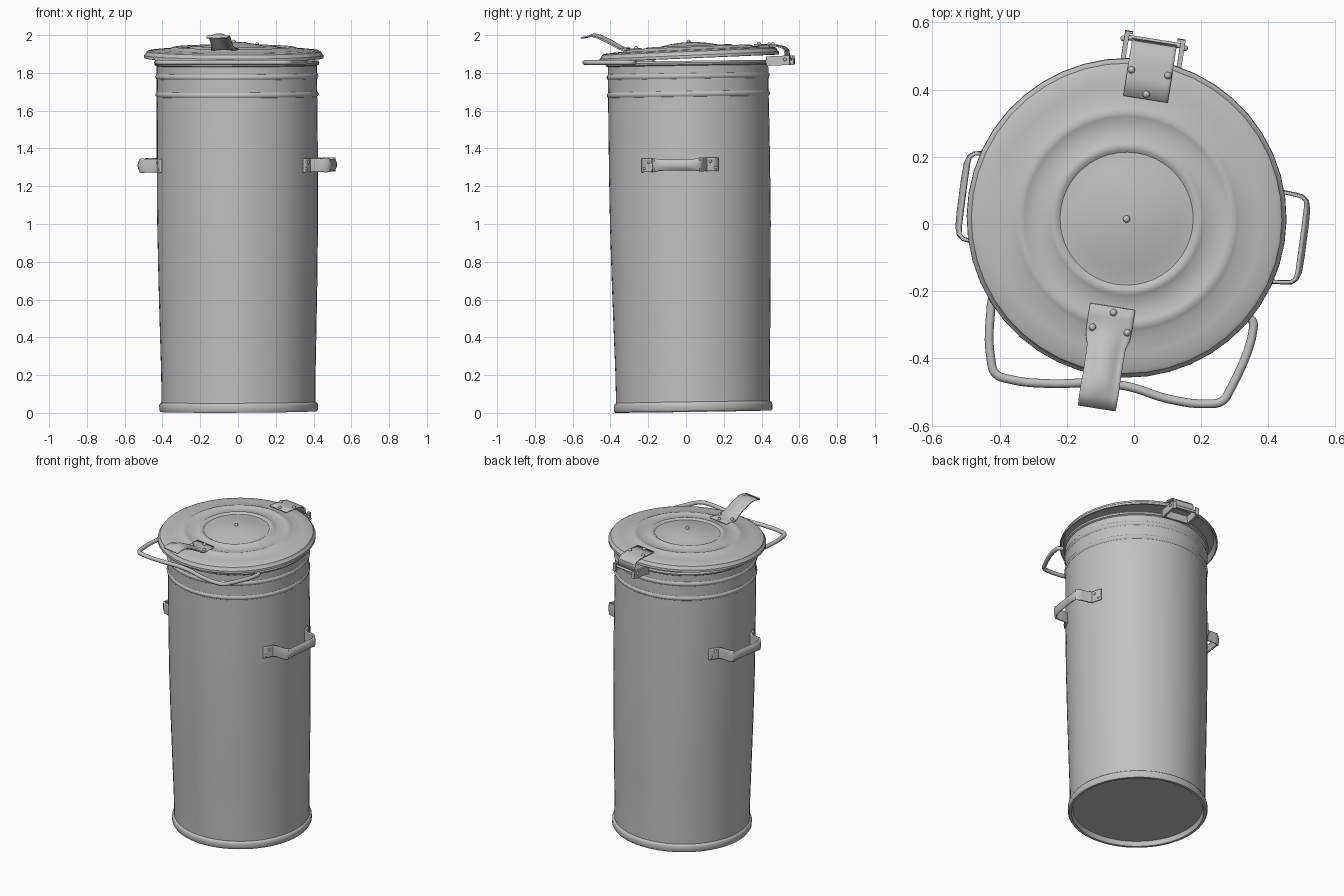
import bpy, bmesh, math
from mathutils import Matrix, Vector

if "Cube" in bpy.data.objects:
    bpy.data.objects.remove(bpy.data.objects["Cube"])

GREY = (0.53, 0.53, 0.53, 1)
metal = bpy.data.materials.new("galvanised grey")
metal.use_nodes = True
metal.diffuse_color = GREY
metal.node_tree.nodes["Principled BSDF"].inputs["Base Color"].default_value = GREY

# Slightly leaning frames for the can and its loosely fitted lid
CAN = (Matrix.Translation((0.003, 0.038, 0.007)) @ Matrix.Rotation(0.015, 4, 'X')
       @ Matrix.Rotation(-0.005, 4, 'Y') @ Matrix.Rotation(math.radians(-7.5), 4, 'Z'))
LID = (Matrix.Translation((-0.022, 0.018, 1.885)) @ Matrix.Rotation(0.042, 4, 'X')
       @ Matrix.Rotation(math.radians(-9), 4, 'Z'))


def finish(name, bm, frame, angle=35):
    bmesh.ops.remove_doubles(bm, verts=bm.verts, dist=1e-5)
    bmesh.ops.recalc_face_normals(bm, faces=bm.faces)
    mesh = bpy.data.meshes.new(name)
    bm.to_mesh(mesh)
    bm.free()
    mesh.materials.append(metal)
    ob = bpy.data.objects.new(name, mesh)
    bpy.context.collection.objects.link(ob)
    ob.matrix_world = frame
    bpy.ops.object.select_all(action='DESELECT')
    ob.select_set(True)
    bpy.context.view_layer.objects.active = ob
    bpy.ops.object.shade_smooth_by_angle(angle=math.radians(angle))
    return ob


def grid(bm, rows):
    verts = [[bm.verts.new(p) for p in row] for row in rows]
    for a, b in zip(verts, verts[1:]):
        for i in range(len(a) - 1):
            bm.faces.new((a[i], a[i + 1], b[i + 1], b[i]))


def lathe(name, profile, frame, sides):
    bm = bmesh.new()
    turns = [math.tau * i / sides for i in range(sides + 1)]
    grid(bm, [[(r * math.cos(t), r * math.sin(t), z) for r, z in profile] for t in turns])
    # poles collapse to triangles
    bmesh.ops.remove_doubles(bm, verts=bm.verts, dist=1e-5)
    return finish(name, bm, frame)


def strip(name, path, across, frame, thick=0.008, ridge=1.0):
    """Bent sheet: path rows are (point, half width, bulge)."""
    bm = bmesh.new()
    rows = []
    across = Vector(across)
    for i, (p, w, bulge) in enumerate(path):
        tangent = Vector(path[min(i + 1, len(path) - 1)][0]) - Vector(path[max(i - 1, 0)][0])
        normal = tangent.cross(across).normalized()
        steps = [j / 6 for j in range(-6, 7)]
        rows.append([Vector(p) + across * w * s + normal * bulge * max(0, 1 - (s / ridge) ** 2)
                     for s in steps])
    grid(bm, rows)
    ob = finish(name, bm, frame)
    mod = ob.modifiers.new("thickness", 'SOLIDIFY')
    mod.thickness = thick
    mod.offset = 0
    return ob


def rivets(name, points, frame, radius=0.011):
    bm = bmesh.new()
    for p in points:
        bmesh.ops.create_uvsphere(bm, u_segments=10, v_segments=6, radius=radius,
                                  matrix=Matrix.Translation(p))
    return finish(name, bm, frame, 60)


def box(name, centre, size, frame):
    bm = bmesh.new()
    bmesh.ops.create_cube(bm, size=1, matrix=Matrix.Translation(centre) @ Matrix.Diagonal((*size, 1)))
    return finish(name, bm, frame)


def bead(z, r):
    return [(r, z - 0.014), (r + 0.005, z - 0.007), (r + 0.007, z),
            (r + 0.005, z + 0.007), (r, z + 0.014)]


# Can body: recessed base, foot ring, gently swelling wall, beads, rolled rim, inside
wall = [(0, 0.03), (0.39, 0.03), (0.398, 0), (0.414, 0), (0.42, 0.01), (0.42, 0.036),
        (0.416, 0.045), (0.408, 0.05), (0.409, 0.2), (0.414, 0.4), (0.421, 0.7),
        (0.426, 1.0), (0.427, 1.3), (0.426, 1.6)]
wall += bead(1.68, 0.425) + bead(1.775, 0.425)
wall += [(0.425, 1.83), (0.434, 1.835), (0.437, 1.845), (0.432, 1.855), (0.42, 1.855),
         (0.415, 1.83), (0.4, 0.06), (0, 0.06)]
lathe("can_body", wall, CAN, 64)

# Lid: turned-down edge, two pressed rings, shallow central dome, hollow underside
lid = [(0, 0.078), (0.05, 0.076), (0.1, 0.07), (0.15, 0.06), (0.185, 0.052), (0.198, 0.051),
       (0.207, 0.057), (0.217, 0.059), (0.227, 0.056), (0.238, 0.049), (0.295, 0.046),
       (0.305, 0.051), (0.317, 0.053), (0.33, 0.049), (0.342, 0.042), (0.4, 0.039),
       (0.45, 0.034), (0.462, 0.028), (0.467, 0.016), (0.475, 0.008), (0.476, -0.006),
       (0.468, -0.008), (0.459, 0.008), (0.452, 0.022), (0.3, 0.034), (0, 0.04)]
lathe("lid", lid, LID, 44)
rivets("lid_centre_rivet", [(0, 0, 0.08)], LID)

# Side handles: riveted ends hugging the wall, bowed grip
HZ = 1.305
half = [((0.431 * math.cos(a), 0.431 * math.sin(a), HZ), 0.036, 0) for a in (0.49, 0.42, 0.34)]
half += [((0.43, 0.134, HZ), 0.035, 0.002), ((0.47, 0.131, HZ), 0.036, 0.002),
         ((0.492, 0.127, HZ), 0.037, 0.003), ((0.503, 0.116, HZ), 0.035, 0.005),
         ((0.505, 0.095, HZ), 0.028, 0.01), ((0.505, 0.05, HZ), 0.027, 0.012)]
handle = [((x, -y, z), w, b) for (x, y, z), w, b in half] + half[::-1]
studs = [(0.434 * math.cos(a), s * 0.434 * math.sin(a), HZ + dz)
         for s in (-1, 1) for a, dz in ((0.45, -0.018), (0.39, 0.016))]
for side, turn in (("left", 0), ("right", math.pi)):
    frame = CAN @ Matrix.Rotation(turn, 4, 'Z')
    strip(side + "_handle", handle, (0, 0, 1), frame, 0.01)
    rivets(side + "_handle_rivets", studs, frame, 0.008)

# Lifting tab at the front of the lid, with a pressed ridge
tab = [((0, y, z), w, b) for y, z, w, b in (
    (-0.265, 0.053, 0.068, 0), (-0.3, 0.052, 0.068, 0), (-0.335, 0.051, 0.068, 0.006),
    (-0.36, 0.055, 0.066, 0.013), (-0.385, 0.069, 0.058, 0.014), (-0.43, 0.096, 0.057, 0.014),
    (-0.475, 0.12, 0.057, 0.014), (-0.505, 0.13, 0.058, 0.012), (-0.53, 0.131, 0.058, 0.002),
    (-0.568, 0.124, 0.057, 0))]
strip("lid_tab", tab, (1, 0, 0), LID, ridge=0.7)
rivets("lid_tab_rivets", [(0.005, -0.282, 0.058), (-0.05, -0.335, 0.057),
                          (0.055, -0.335, 0.057)], LID)

# Rear hinge: plate on the lid folding down to a pin between two lugs
plate = [((0, y, z), 0.067, 0) for y, z in (
    (0.36, 0.049), (0.42, 0.045), (0.47, 0.04), (0.505, 0.03), (0.522, 0.012), (0.527, -0.03))]
strip("hinge_plate", plate, (-1, 0, 0), LID)
rivets("hinge_rivets", [(0, 0.375, 0.053), (-0.055, 0.44, 0.048), (0.055, 0.44, 0.048)], LID)
for side, s in (("left", 1), ("right", -1)):
    box(side + "_hinge_lug", (s * 0.084, 0.487, -0.04), (0.014, 0.125, 0.05), LID)
    box(side + "_hinge_flange", (s * 0.079, 0.546, -0.04), (0.024, 0.007, 0.05), LID)
    rivets(side + "_hinge_pin_head", [(s * 0.093, 0.525, -0.035)], LID, 0.009)
box("hinge_bracket", (0, 0.431, -0.04), (0.17, 0.012, 0.05), LID)
bm = bmesh.new()
bmesh.ops.create_cone(bm, cap_ends=True, segments=12, radius1=0.008, radius2=0.008, depth=0.17,
                      matrix=Matrix.Translation((0, 0.53, -0.035)) @ Matrix.Rotation(math.pi / 2, 4, 'Y'))
finish("hinge_pin", bm, LID)

# Wire bail resting level at the front rim
bail = [(-0.37, -0.17), (-0.415, -0.21), (-0.427, -0.27), (-0.426, -0.4), (-0.412, -0.445),
        (-0.37, -0.462), (-0.25, -0.475), (-0.13, -0.473), (-0.02, -0.483), (0.1, -0.52),
        (0.22, -0.535), (0.262, -0.527), (0.285, -0.495), (0.355, -0.31), (0.35, -0.285), (0.31, -0.27)]
curve = bpy.data.curves.new("bail_handle", 'CURVE')
curve.dimensions = '3D'
curve.bevel_depth = 0.013
curve.bevel_resolution = 3
curve.resolution_u = 5
curve.use_fill_caps = True
spline = curve.splines.new('BEZIER')
spline.bezier_points.add(len(bail) - 1)
for point, (x, y) in zip(spline.bezier_points, bail):
    point.co = (x, y, 1.855)
    point.handle_left_type = point.handle_right_type = 'AUTO'
curve.materials.append(metal)
bpy.context.collection.objects.link(bpy.data.objects.new("bail_handle", curve))
